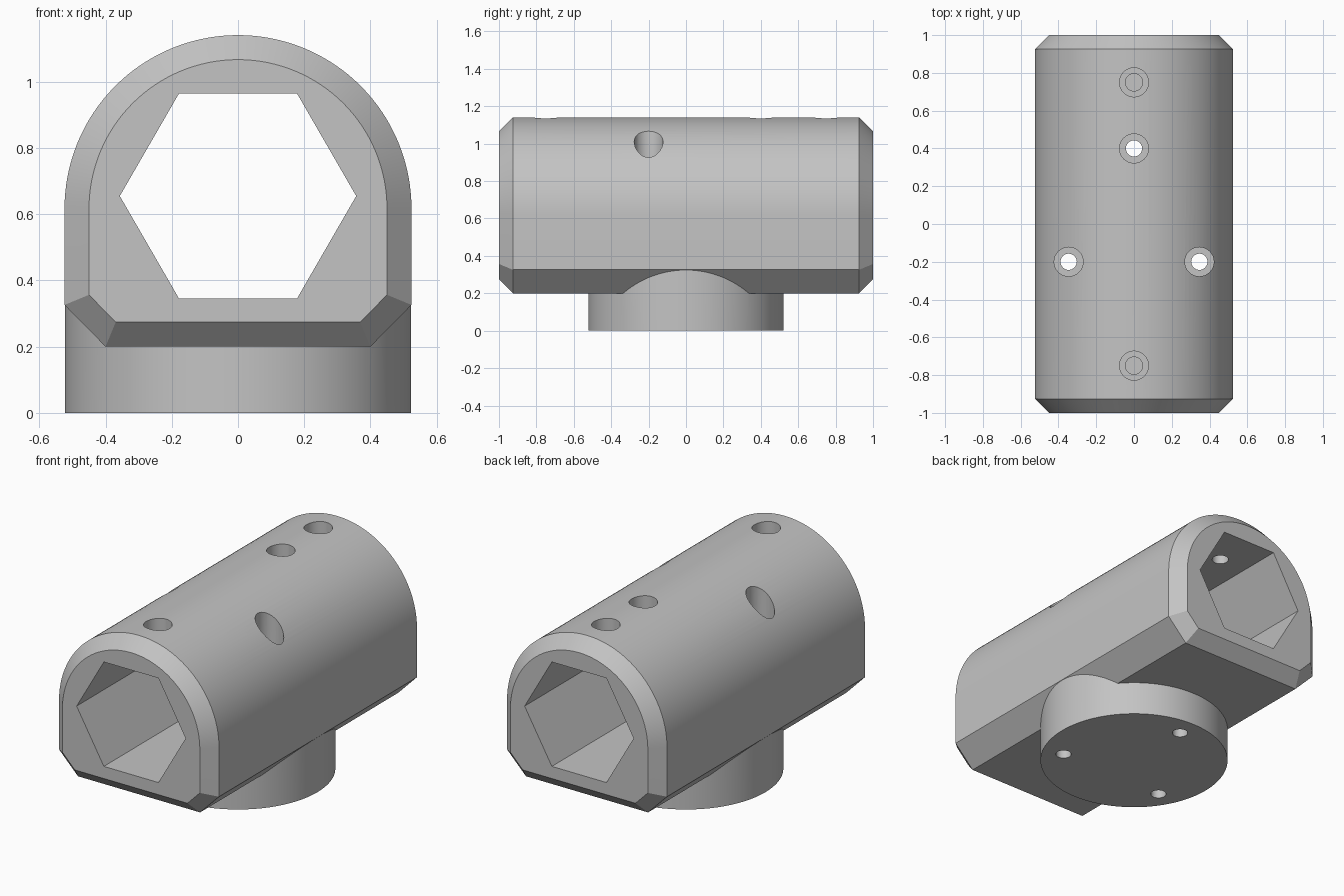
import bpy, bmesh
from math import pi, cos, sin, radians

cube = bpy.data.objects.get("Cube")
if cube:
    bpy.data.objects.remove(cube, do_unlink=True)

grey = bpy.data.materials.new("plain_grey")
grey.use_nodes = True
COLOUR = (0.55, 0.55, 0.55, 1)
grey.diffuse_color = COLOUR
grey.node_tree.nodes["Principled BSDF"].inputs["Base Color"].default_value = COLOUR


def loft(name, rings):
    """Closed solid through rings of equal point count."""
    bm = bmesh.new()
    loops = [[bm.verts.new(p) for p in ring] for ring in rings]
    n = len(loops[0])
    for a, b in zip(loops, loops[1:]):
        for i in range(n):
            j = (i + 1) % n
            bm.faces.new((a[i], a[j], b[j], b[i]))
    bm.faces.new(loops[0])
    bm.faces.new(loops[-1])
    bmesh.ops.recalc_face_normals(bm, faces=bm.faces)
    mesh = bpy.data.meshes.new(name)
    bm.to_mesh(mesh)
    bm.free()
    obj = bpy.data.objects.new(name, mesh)
    bpy.context.collection.objects.link(obj)
    mesh.materials.append(grey)
    return obj


def circle(r, n):
    return [(r * cos(2 * pi * i / n), r * sin(2 * pi * i / n)) for i in range(n)]


def post(name, x, y, r, z0, z1, n=32):
    return loft(name, [[(x + u, y + v, z) for u, v in circle(r, n)] for z in (z0, z1)])


def combine(target, tool, operation):
    mod = target.modifiers.new(operation.lower(), "BOOLEAN")
    mod.operation, mod.solver, mod.object = operation, "EXACT", tool
    bpy.context.view_layer.objects.active = target
    bpy.ops.object.modifier_apply(modifier=mod.name)
    bpy.data.objects.remove(tool, do_unlink=True)


R, AXIS, BEVEL, HALF = 0.524, 0.617, 0.074, 1.0


def section(y, inset):
    """Arched section with chamfered lower corners."""
    r, steps = R - inset, 64
    arc = [(r * cos(pi * i / steps), y, AXIS + r * sin(pi * i / steps))
           for i in range(steps + 1)]
    side_z = 0.326 + inset * 0.414
    floor_x, floor_z = 0.4 - inset * 0.414, 0.2 + inset
    return arc + [(-r, y, side_z), (-floor_x, y, floor_z),
                  (floor_x, y, floor_z), (r, y, side_z)]


# Arched body with bevelled ends
body = loft("socket_body", [section(-HALF, BEVEL), section(BEVEL - HALF, 0),
                            section(HALF - BEVEL, 0), section(HALF, BEVEL)])

# Round mounting foot
combine(body, post("foot", 0, 0, 0.5225, 0, 0.334, 128), "UNION")

# Hexagonal channel through the whole length
hexagon = [[(u, y, 0.655 + v) for u, v in circle(0.357, 6)] for y in (-1.2, 1.2)]
combine(body, loft("hex_cutter", hexagon), "DIFFERENCE")

# Mounting screw holes: wide access from above, narrow through the foot
for x, y, seat in ((0, 0.4, 0.5), (0.346, -0.2, 0.345), (-0.346, -0.2, 0.345)):
    combine(body, post("access_cutter", x, y, 0.077, seat, 1.3), "DIFFERENCE")
    combine(body, post("screw_cutter", x, y, 0.043, -0.1, 0.42), "DIFFERENCE")

# Stepped clamping holes through the roof near each end
for y in (-0.75, 0.75):
    combine(body, post("recess_cutter", 0, y, 0.077, 1.04, 1.3), "DIFFERENCE")
    combine(body, post("clamp_cutter", 0, y, 0.046, 0.8, 1.1), "DIFFERENCE")

# Smooth curves, crisp edges
bpy.ops.object.select_all(action="DESELECT")
body.select_set(True)
bpy.context.view_layer.objects.active = body
bpy.ops.object.shade_smooth_by_angle(angle=radians(25))
